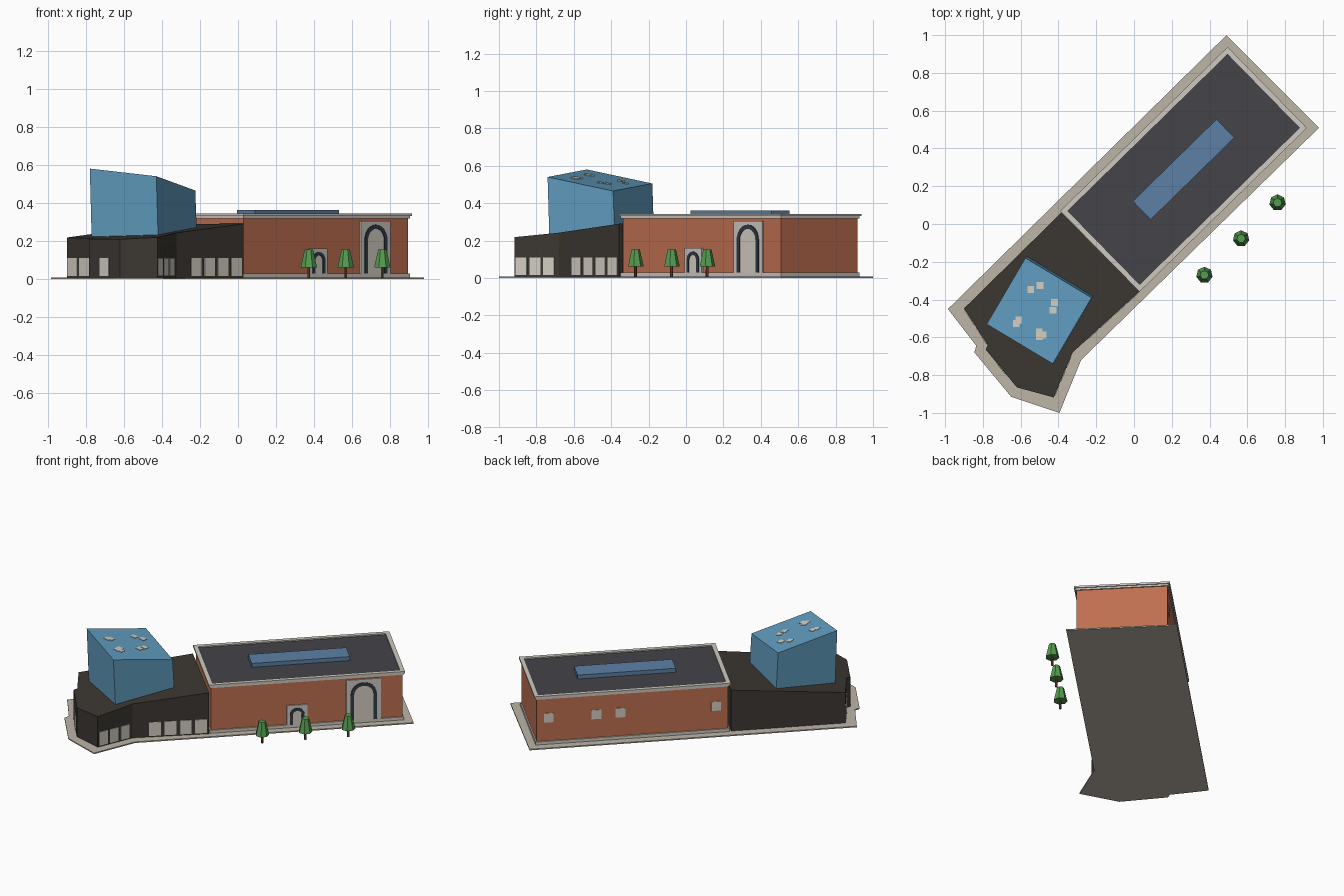
import bpy, bmesh, math
from mathutils import Matrix, Vector

if "Cube" in bpy.data.objects:
    bpy.data.objects.remove(bpy.data.objects["Cube"])

ANG = math.radians(44.4)
HALL = Matrix.Translation((0.2625, 0.289, 0)) @ Matrix.Rotation(ANG, 4, 'Z')


def material(name, r, g, b):
    m = bpy.data.materials.new(name)
    m.diffuse_color = (r, g, b, 1)
    m.use_nodes = True
    m.node_tree.nodes["Principled BSDF"].inputs["Base Color"].default_value = m.diffuse_color
    return m


brick = material("brick", .52, .16, .08)
blue = material("blue_metal", .12, .34, .53)
charcoal = material("charcoal", .045, .038, .032)
slate = material("slate", .058, .056, .065)
paving = material("paving", .51, .46, .39)
stone = material("stone", .62, .59, .53)
pane = material("pane", .66, .62, .54)
iron = material("iron", .03, .042, .06)
skyglass = material("skylight_glass", .107, .216, .376)
green = material("leaf", .09, .33, .08)
bark = material("bark", .15, .07, .03)


def finish(name, bm, mat, matrix=Matrix()):
    bmesh.ops.transform(bm, matrix=matrix, verts=bm.verts)
    bmesh.ops.recalc_face_normals(bm, faces=bm.faces)
    me = bpy.data.meshes.new(name)
    bm.to_mesh(me)
    bm.free()
    me.materials.append(mat)
    ob = bpy.data.objects.new(name, me)
    bpy.context.collection.objects.link(ob)
    return ob


def skin(name, rings, mat, matrix=Matrix(), closed=False):
    """Join rings of points; cap the ends, or loop back to the first ring."""
    bm = bmesh.new()
    vs = [[bm.verts.new(p) for p in r] for r in rings]
    n = len(vs[0])
    for a, b in zip(vs, vs[1:] + (vs[:1] if closed else [])):
        for i in range(n):
            j = (i + 1) % n
            bm.faces.new((a[i], a[j], b[j], b[i]))
    if not closed:
        bm.faces.new(vs[0])
        bm.faces.new(vs[-1])
    return finish(name, bm, mat, matrix)


def prism(name, pts, z0, top, mat, matrix=Matrix()):
    f = top if callable(top) else (lambda x, y: top)
    return skin(name, [[(x, y, z0) for x, y in pts],
                       [(x, y, f(x, y)) for x, y in pts]], mat, matrix)


def rect(a, b):
    return [(-a, -b), (a, -b), (a, b), (-a, b)]


def box(name, x0, x1, y0, y1, z0, z1, mat, matrix=Matrix()):
    return prism(name, [(x0, y0), (x1, y0), (x1, y1), (x0, y1)], z0, z1, mat, matrix)


# paved base
prism("paved_base", [(.49, 1), (.98, .51), (-.28, -.72), (-.395, -1), (-.65, -.915),
                     (-.845, -.68), (-.835, -.645), (-.985, -.45)], 0, .008, paving)

# brick hall: footing, walls, roof, skylight
L, W = .605, .285
prism("hall_footing", rect(L + .008, W + .009), .006, .028, stone, HALL)
prism("hall_walls", rect(L, W), .02, .328, brick, HALL)
prism("hall_roof", rect(L - .005, W - .005), .325, .335, slate, HALL)
box("skylight", -.31, .31, -.068, .068, .333, .362, skyglass, HALL)

# stepped cornice swept around the hall
profile = [(-.013, .326), (-.002, .318), (.008, .318), (.008, .33), (.015, .33),
           (.015, .343), (-.013, .343)]
skin("cornice", [[(sx * (L + o), sy * (W + o), z) for o, z in profile]
                 for sx, sy in ((-1, -1), (1, -1), (1, 1), (-1, 1))], stone, HALL, True)


# arched openings on the front long wall
def arch_line(u, r, spring, base, y):
    arc = [(u + r * math.cos(math.pi * i / 12), y, spring + r * math.sin(math.pi * i / 12))
           for i in range(13)]
    return [(u + r, y, base)] + arc + [(u - r, y, base)]


def arch(name, u, half, top, r, spring, thick):
    box(name + "_surround", u - half, u + half, -W - .008, -W + .01, .022, top, stone, HALL)
    y0, y1 = -W - .013, -W
    outer = [arch_line(u, r, spring, .028, y) for y in (y0, y1)]
    inner = [arch_line(u, r - thick, spring, .028, y) for y in (y0, y1)]
    sections = list(zip(outer[0], outer[1], inner[1], inner[0]))
    skin(name + "_frame", sections, iron, HALL)
    skin(name + "_glass", [arch_line(u, r - thick, spring, .028, y)
                           for y in (-W - .0095, -W)], pane, HALL)


arch("large_arch", .36, .11, .305, .083, .202, .022)
arch("small_arch", -.06, .066, .16, .046, .095, .018)

# small windows on the rear long wall
for i, u in enumerate((.529, .227, .076, -.529)):
    box(f"rear_window_{i}", u - .031, u + .031, W - .01, W + .004, .155, .218, pane, HALL)

# low dark annex with a sloping roof
annex = [(-.385, .06), (.03, -.357), (-.325, -.68), (-.425, -.918), (-.62, -.865),
         (-.785, -.665), (-.775, -.64), (-.90, -.447)]
prism("annex", annex, .006, lambda x, y: .29 + (.714 * x + .7 * y + .228) * .1, charcoal)


# annex windows, placed by fraction along each wall
def wall_windows(name, p, q, spans):
    p, q = Vector(p), Vector(q)
    d = q - p
    m = Matrix.Translation((p.x, p.y, 0)) @ Matrix.Rotation(math.atan2(d.y, d.x), 4, 'Z')
    for i, (a, b) in enumerate(spans):
        box(f"{name}_{i}", a * d.length, b * d.length, -.004, .004, .016, .11, pane, m)


wall_windows("side_window", annex[1], annex[2],
             [(.03 + .2 * i, .185 + .2 * i) for i in range(4)])
wall_windows("corner_window", annex[2], annex[3],
             [(.1 + .31 * i, .345 + .31 * i) for i in range(3)])
wall_windows("entrance_window", annex[4], annex[5], [(.36, .64)])
wall_windows("end_window", annex[6], annex[7], [(.03, .46), (.56, .98)])

# leaning blue tower with a tilted top
tower = [(-.78, -.53), (-.43, -.74), (-.225, -.39), (-.575, -.18)]


def tilt(x, y):
    return .58 - .18 * (x + .78) - .109 * (y + .53)


skin("tower", [[(x + .01, y + .01, .2) for x, y in tower],
               [(x, y, tilt(x, y)) for x, y in tower]], blue)

# roof lights on the tower top
lights = [(-.497, -.325), (-.547, -.347), (-.421, -.415), (-.429, -.457), (-.61, -.508),
          (-.623, -.527), (-.502, -.57), (-.50, -.597), (-.48, -.588)]
for i, (x, y) in enumerate(lights):
    sq = [(x + a, y + b) for a, b in rect(.018, .018)]
    skin(f"roof_light_{i}", [[(a, b, tilt(a, b) + dz) for a, b in sq]
                             for dz in (-.004, .003)], pane)


# trees
def cone(name, x, y, r0, r1, z0, z1, sides, mat):
    bm = bmesh.new()
    bmesh.ops.create_cone(bm, cap_ends=True, segments=sides, radius1=r0, radius2=r1,
                          depth=z1 - z0)
    finish(name, bm, mat, Matrix.Translation((x, y, (z0 + z1) / 2)))


for i, (x, y) in enumerate(((.76, .113), (.567, -.077), (.373, -.27))):
    cone(f"tree_trunk_{i}", x, y, .008, .007, .004, .07, 6, bark)
    cone(f"tree_crown_{i}", x, y, .044, .023, .06, .153, 7, green)
